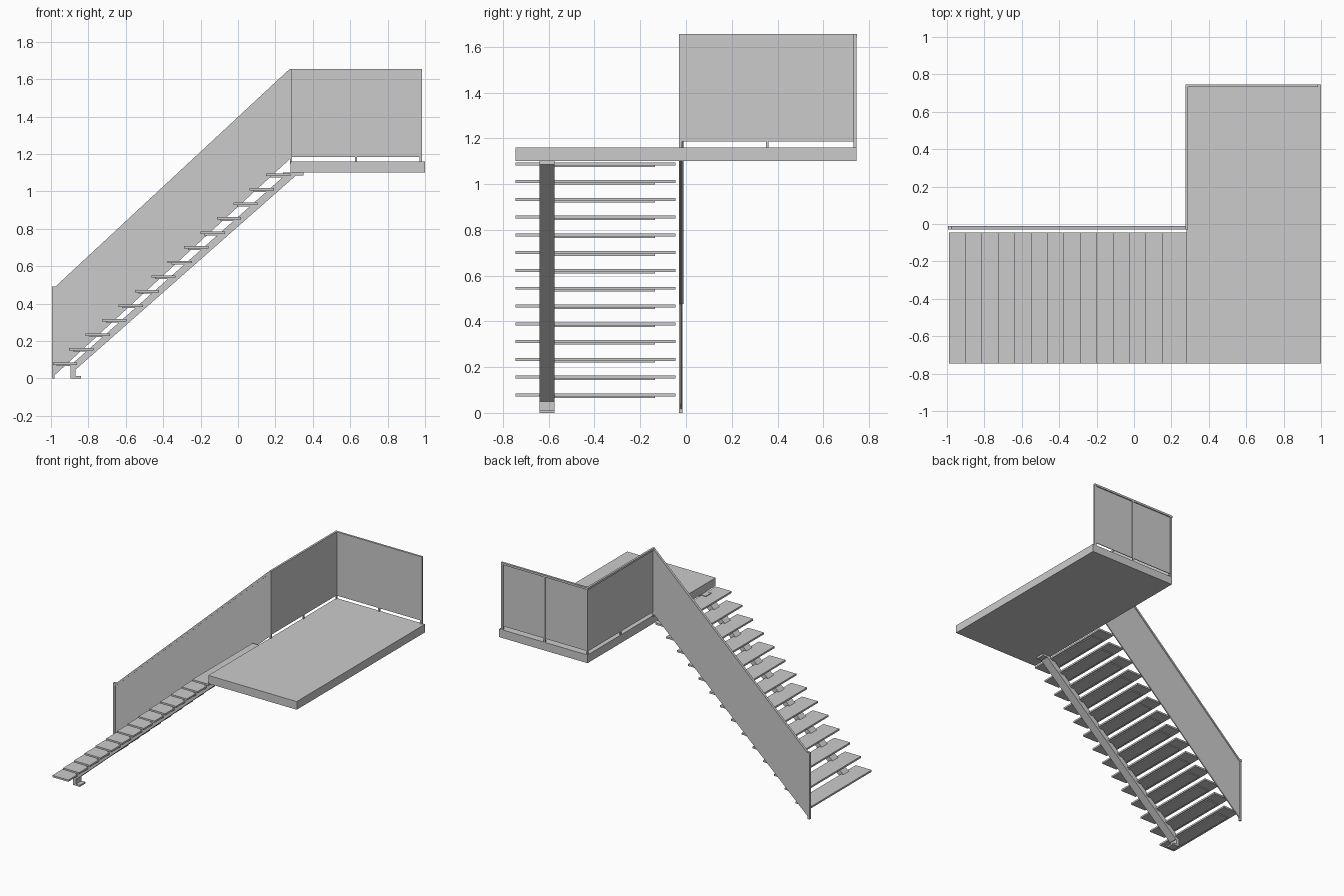
import bpy, bmesh

if "Cube" in bpy.data.objects:
    bpy.data.objects.remove(bpy.data.objects["Cube"], do_unlink=True)

grey = bpy.data.materials.new("light grey")
grey.use_nodes = True
colour = (0.6, 0.6, 0.6, 1)
grey.diffuse_color = colour
grey.node_tree.nodes["Principled BSDF"].inputs["Base Color"].default_value = colour


def prism(name, profile, y0, y1):
    """Extrude an (x, z) outline along y."""
    bm = bmesh.new()
    face = bm.faces.new([bm.verts.new((x, y0, z)) for x, z in profile])
    ext = bmesh.ops.extrude_face_region(bm, geom=[face])["geom"]
    verts = [g for g in ext if isinstance(g, bmesh.types.BMVert)]
    bmesh.ops.translate(bm, verts=verts, vec=(0, y1 - y0, 0))
    bmesh.ops.recalc_face_normals(bm, faces=bm.faces)
    mesh = bpy.data.meshes.new(name)
    bm.to_mesh(mesh)
    bm.free()
    mesh.materials.append(grey)
    obj = bpy.data.objects.new(name, mesh)
    bpy.context.collection.objects.link(obj)
    return obj


def box(name, x0, x1, y0, y1, z0, z1):
    return prism(name, [(x0, z0), (x1, z0), (x1, z1), (x0, z1)], y0, y1)


# Landing
box("landing", 0.28, 1.0, -0.745, 0.745, 1.10, 1.16)

# Treads with a thin support plate under each
STEPS, RUN, RISE = 14, 0.0877, 0.0777
for i in range(STEPS):
    x, z = -0.99 + i * RUN, 0.085 + i * RISE
    box(f"tread_{i + 1}", x, x + 0.13, -0.745, -0.045, z - 0.013, z)
    box(f"tread_support_{i + 1}", x + 0.02, x + 0.12, -0.64, -0.135,
        z - 0.02, z - 0.013)

# Single offset stringer with its foot and top fixing
SY = (-0.64, -0.575)
prism("stringer", [(-0.895, 0.05), (-0.865, 0.05), (0.31, 1.085),
                   (0.25, 1.085), (-0.895, 0.07)], *SY)
box("stringer_foot", -0.895, -0.87, *SY, 0.0, 0.06)
box("stringer_foot_plate", -0.895, -0.84, *SY, 0.0, 0.012)
box("stringer_top_plate", 0.24, 0.35, *SY, 1.085, 1.10)

# Sloped stair balustrade
prism("stair_panel", [(-0.988, 0.01), (-0.988, 0.48), (0.285, 1.643),
                      (0.285, 1.18)], -0.025, -0.017)
prism("stair_handrail", [(-0.995, 0.475), (-0.995, 0.492), (-0.975, 0.492),
                         (0.277, 1.655), (0.29, 1.655), (0.29, 1.64),
                         (0.283, 1.64), (-0.975, 0.475)], -0.03, -0.012)
box("stair_bottom_post", -0.995, -0.98, -0.03, -0.015, 0.0, 0.49)

# Landing balustrade: side run along y, back run along x
box("side_panel", 0.281, 0.287, -0.02, 0.738, 1.185, 1.642)
box("back_panel", 0.284, 0.98, 0.734, 0.739, 1.185, 1.642)
box("side_handrail", 0.275, 0.29, -0.03, 0.747, 1.64, 1.655)
box("back_handrail", 0.275, 0.985, 0.732, 0.747, 1.64, 1.655)
for name, y in (("front", -0.024), ("middle", 0.355), ("corner", 0.739)):
    box(f"side_post_{name}", 0.279, 0.29, y - 0.006, y + 0.006, 1.15, 1.645)
box("back_post_middle", 0.625, 0.637, 0.736, 0.745, 1.15, 1.645)
box("back_post_end", 0.97, 0.985, 0.733, 0.745, 1.15, 1.645)
